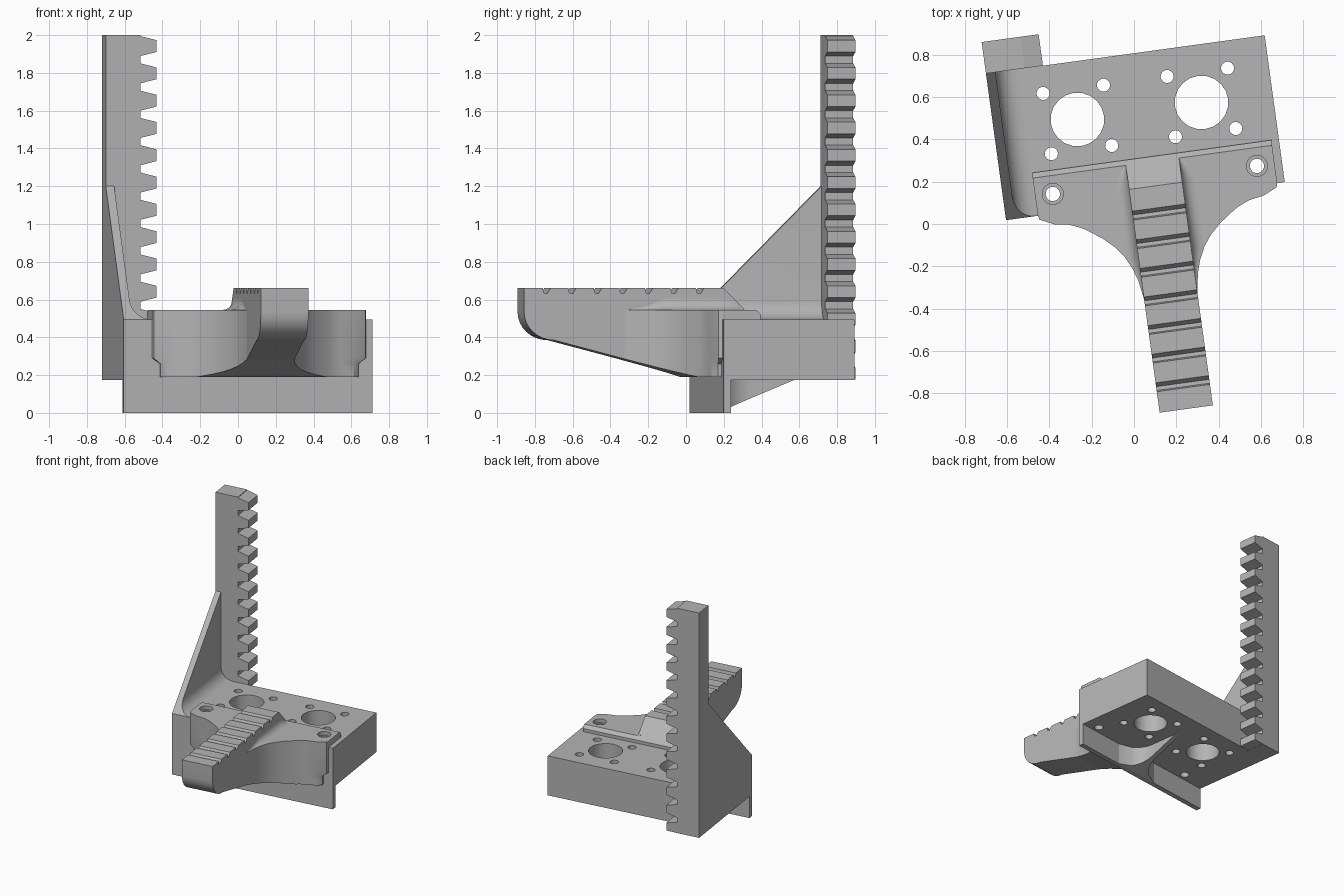
import bpy, bmesh, math

cube = bpy.data.objects.get("Cube")
if cube:
    bpy.data.objects.remove(cube, do_unlink=True)

TURN = math.radians(7.8)
MID = 0.126          # centre line of the finger and its mount

grey = bpy.data.materials.new("plain grey")
grey.use_nodes = True
grey.diffuse_color = (0.46, 0.46, 0.46, 1)
grey.node_tree.nodes["Principled BSDF"].inputs["Base Color"].default_value = grey.diffuse_color


def finish(name, bm):
    bmesh.ops.remove_doubles(bm, verts=bm.verts, dist=1e-5)
    bmesh.ops.recalc_face_normals(bm, faces=bm.faces)
    me = bpy.data.meshes.new(name)
    bm.to_mesh(me)
    bm.free()
    me.materials.append(grey)
    ob = bpy.data.objects.new(name, me)
    ob.rotation_euler.z = TURN
    bpy.context.collection.objects.link(ob)
    return ob


def loft(name, rings):
    """Skin a list of equal-length rings and cap both ends."""
    bm = bmesh.new()
    rows = [[bm.verts.new(p) for p in ring] for ring in rings]
    n = len(rows[0])
    for a, b in zip(rows, rows[1:]):
        for i in range(n):
            j = (i + 1) % n
            bm.faces.new((a[i], a[j], b[j], b[i]))
    bm.faces.new(rows[0])
    bm.faces.new(rows[-1])
    return finish(name, bm)


def side_prism(name, pts, x0, x1):
    """Extrude a (y, z) profile across x."""
    return loft(name, [[(x, y, z) for y, z in pts] for x in (x0, x1)])


def drill(ob, holes, z0, z1):
    """Cut round holes given as (x, y, radius, sides)."""
    bm = bmesh.new()
    for x, y, r, n in holes:
        rings = [[bm.verts.new((x + r * math.cos(math.tau * i / n),
                                y + r * math.sin(math.tau * i / n), z))
                  for i in range(n)] for z in (z0, z1)]
        for i in range(n):
            j = (i + 1) % n
            bm.faces.new((rings[0][i], rings[0][j], rings[1][j], rings[1][i]))
        for ring in rings:
            bm.faces.new(ring)
    cutter = finish("hole_cutter", bm)
    cutter.hide_render = True
    mod = ob.modifiers.new("holes", 'BOOLEAN')
    mod.operation, mod.solver, mod.object = 'DIFFERENCE', 'EXACT', cutter
    bpy.context.view_layer.update()
    graph = bpy.context.evaluated_depsgraph_get()
    me = bpy.data.meshes.new_from_object(ob.evaluated_get(graph))
    ob.modifiers.clear()
    ob.data = me
    bpy.data.objects.remove(cutter, do_unlink=True)


# base block with the thin lip hanging from its front
LEFT, RIGHT, FRONT, BACK, UNDER, TOP = -0.597, 0.733, 0.10, 0.80, 0.175, 0.495
base = side_prism("base_block", [(FRONT, 0), (0.14, 0), (0.14, UNDER), (BACK, UNDER),
                                 (BACK, TOP), (FRONT, TOP)], LEFT, RIGHT)
screws = [(MID + s * 0.487, 0.193) for s in (-1, 1)]
holes = [(x, y, 0.034, 16) for x, y in screws]
for cx in (-0.198, 0.394):
    holes.append((cx, 0.526, 0.127, 20))
    holes += [(cx + sx * 0.144, 0.526 + sy * 0.144, 0.031, 16)
              for sx in (-1, 1) for sy in (-1, 1)]
drill(base, holes, -0.1, 0.8)

# flared rib under the block, behind the lip
rings = []
for i in range(13):
    y = 0.14 + 0.42 * i / 12
    r = 0.18
    d = max(r - (y - 0.14), 0)
    w = 0.02 + r - math.sqrt(r * r - d * d)
    z = UNDER * (y - 0.14) / 0.42
    rings.append([(MID - w, y, z), (MID + w, y, z),
                  (MID + w, y, UNDER + 0.01), (MID - w, y, UNDER + 0.01)])
loft("under_rib", rings)

# sloping side wall with a fillet onto the block
WALL, R = 0.045, 0.1
section = [(LEFT, TOP), (LEFT, 1.2), (LEFT + WALL, 1.2)]
section += [(LEFT + WALL + R - R * math.cos(t), TOP + R - R * math.sin(t))
            for t in (math.pi / 2 * i / 8 for i in range(9))]
loft("side_wall", [[(x, FRONT + (z - TOP) * 0.7 / 0.705, z) for x, z in section],
                   [(x, BACK, z) for x, z in section]])

# upright toothed rack
ROOT, TIP, PITCH = -0.412, -0.325, 0.1445
outline = [(LEFT, UNDER), (LEFT, 2.0), (ROOT, 2.0)]
for i in range(13):
    zc = 1.942 - PITCH * i
    outline += [(ROOT, zc + 0.053), (TIP, zc + 0.031),
                (TIP, zc - 0.031), (ROOT, max(zc - 0.053, UNDER + 0.001))]
outline.append((ROOT, UNDER))
loft("toothed_rack", [[(x, y, z) for x, z in outline] for y in (BACK, 0.95)])

# mount plate on the block, with chamfered back edge and screw holes
plate = side_prism("mount_plate", [(FRONT, TOP), (0.305, TOP), (0.305, 0.52),
                                   (0.28, 0.545), (FRONT, 0.545)], MID - 0.571, MID + 0.571)
drill(plate, [(x, y, 0.034, 16) for x, y in screws], 0.3, 0.8)
drill(plate, [(x, y, 0.05, 20) for x, y in screws], 0.515, 0.8)

# flared mount body in front of the block
HALF = 0.127
flare = [(0.10, 0.571), (0.08, 0.565), (0.05, 0.50), (0.038, 0.43), (0.015, 0.375),
         (0, 0.35), (-0.05, 0.28), (-0.10, 0.227), (-0.15, 0.19), (-0.21, 0.161),
         (-0.27, 0.142), (-0.36, HALF)]
rings = []
for y, w in flare:
    low = 0.19 + 0.2625 * max(-y, 0)
    foot = min(w, 0.53)
    half = [(foot, low), (foot, max(0.26, low)), (w, max(0.29, low)), (w, 0.545)]
    rings.append([(MID + x, y, z) for x, z in half] +
                 [(MID - x, y, z) for x, z in reversed(half)])
loft("mount_body", rings)

# fillets where the finger rises out of the mount
for side, name in ((-1, "right_fillet"), (1, "left_fillet")):
    rings = []
    for y, r in ((0.275, 0.006), (0.25, 0.03), (0.22, 0.05), (0.17, 0.06), (0, 0.06),
                 (-0.15, 0.06), (-0.21, 0.034), (-0.27, 0.015), (-0.34, 0.003)):
        arc = [(HALF + r - r * math.cos(t), 0.545 + r - r * math.sin(t))
               for t in (math.pi / 2 * i / 6 for i in range(7))]
        pts = arc + [(HALF - 0.02, 0.545), (HALF - 0.02, 0.545 + r)]
        rings.append([(MID + side * x, y, z) for x, z in pts])
    loft(name, rings)

# grooved finger reaching forward
profile = [(0.10, 0.19), (0, 0.19), (-0.74, 0.385)]
profile += [(-0.74 - 0.16 * math.sin(t), 0.535 - 0.15 * math.cos(t))
            for t in (math.pi / 2 * i / 8 for i in range(1, 9))]
profile.append((-0.9, 0.66))
for i in range(7):
    y = -0.78 + 0.1365 * i
    profile += [(y - 0.02, 0.66), (y - 0.014, 0.634), (y + 0.004, 0.632), (y + 0.022, 0.66)]
profile += [(0.165, 0.66), (0.28, 0.545), (0.28, 0.5), (0.10, 0.5)]
side_prism("grooved_finger", profile, MID - HALF, MID + HALF)

# smooth curves, sharp corners
bpy.ops.object.select_all(action='DESELECT')
for ob in bpy.context.collection.objects:
    if ob.type == 'MESH' and ob.data.materials and ob.data.materials[0] == grey:
        ob.select_set(True)
        bpy.context.view_layer.objects.active = ob
bpy.ops.object.shade_smooth_by_angle(angle=math.radians(30))
